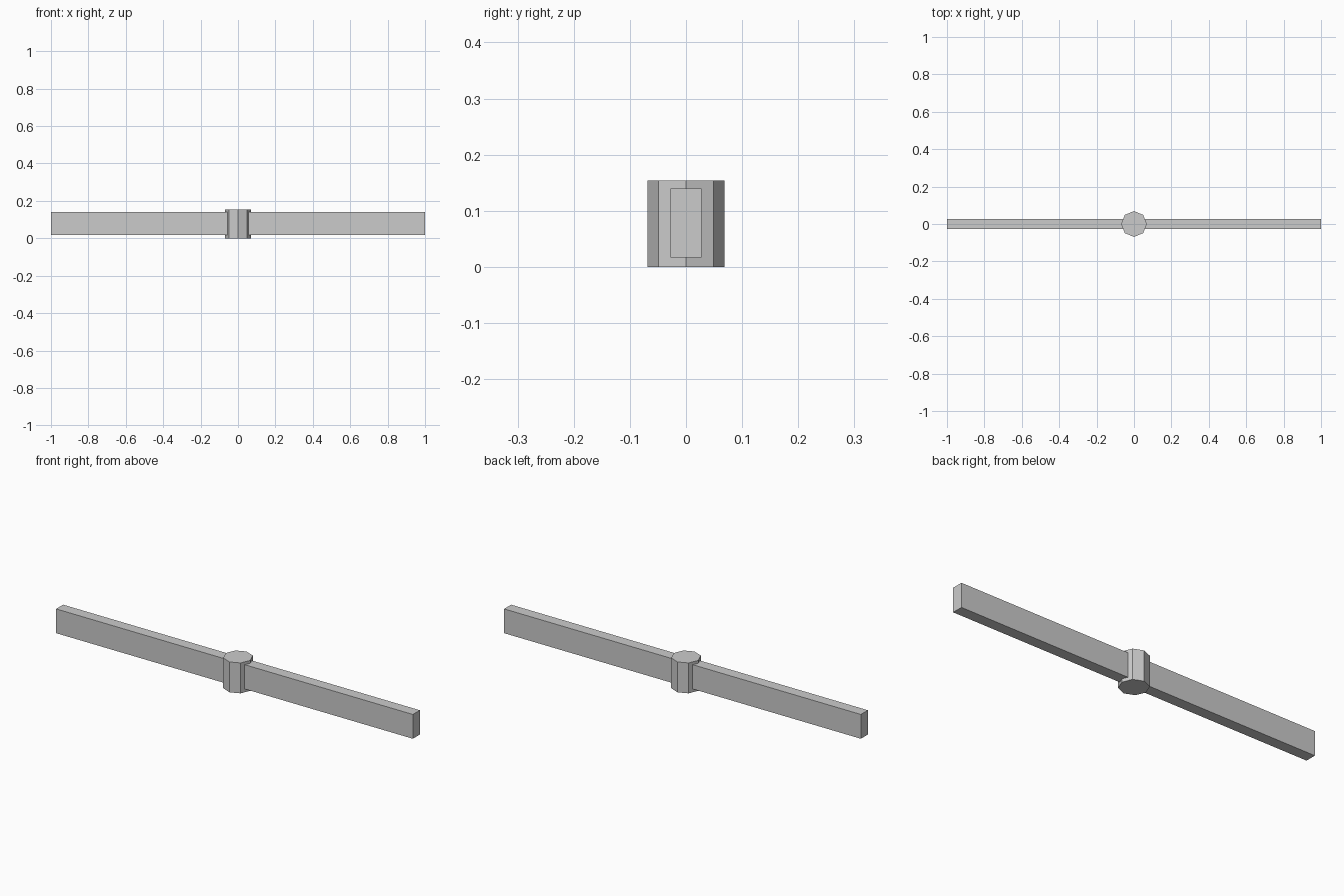
import bpy

if "Cube" in bpy.data.objects:
    bpy.data.objects.remove(bpy.data.objects["Cube"])

H = 0.154          # hub height
MID = H / 2 + 0.001

# single flat grey
grey = bpy.data.materials.new("plain grey")
grey.diffuse_color = (0.6, 0.6, 0.6, 1)
grey.use_nodes = True
grey.node_tree.nodes["Principled BSDF"].inputs["Base Color"].default_value = grey.diffuse_color

# octagonal hub with corners on the axes
bpy.ops.mesh.primitive_cylinder_add(vertices=8, radius=0.069, depth=H, location=(0, 0, H / 2))
hub = bpy.context.object
hub.name = "hub"
hub.data.materials.append(grey)

# two flat arms reaching out from the hub centre
for name, side in (("left_arm", -1), ("right_arm", 1)):
    bpy.ops.mesh.primitive_cube_add(size=1, location=(side * 0.515, 0, MID))
    arm = bpy.context.object
    arm.name = name
    arm.scale = (0.97, 0.056, 0.123)
    bpy.ops.object.transform_apply(location=False, rotation=False, scale=True)
    arm.data.materials.append(grey)
